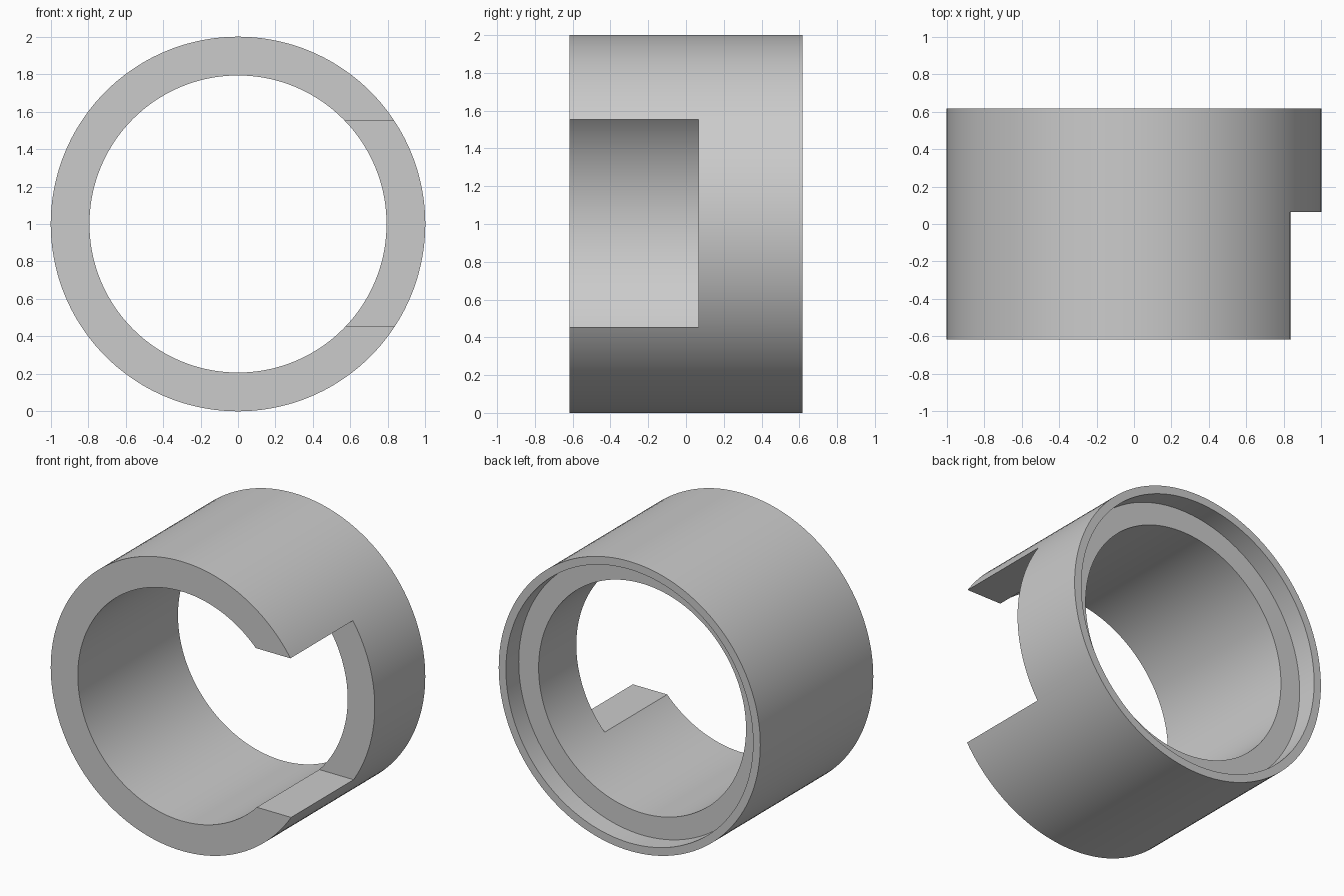
import bpy, bmesh, math
from mathutils import Vector, Matrix

cube = bpy.data.objects.get("Cube")
if cube:
    bpy.data.objects.remove(cube, do_unlink=True)

OUTER, BORE, RECESS = 1.0, 0.793, 0.945
HALF, RECESS_DEPTH = 0.617, 0.14
NOTCH_BACK, NOTCH_LOW, NOTCH_HIGH = 0.065, 0.455, 1.553
SEGMENTS = 144


def make_material(name, color):
    mat = bpy.data.materials.new(name)
    mat.use_nodes = True
    mat.diffuse_color = color
    mat.node_tree.nodes["Principled BSDF"].inputs["Base Color"].default_value = color
    return mat


def add_object(name, bm):
    bmesh.ops.recalc_face_normals(bm, faces=bm.faces)
    mesh = bpy.data.meshes.new(name)
    bm.to_mesh(mesh)
    bm.free()
    obj = bpy.data.objects.new(name, mesh)
    bpy.context.collection.objects.link(obj)
    return obj


# Sleeve: wall section (radius, y) revolved about the y axis, with a rear recess
section = [(OUTER, -HALF), (OUTER, HALF), (RECESS, HALF),
           (RECESS, HALF - RECESS_DEPTH), (BORE, HALF - RECESS_DEPTH), (BORE, -HALF)]
bm = bmesh.new()
verts = [bm.verts.new((r, y, 1)) for r, y in section]
edges = [bm.edges.new((verts[i - 1], verts[i])) for i in range(len(verts))]
bmesh.ops.spin(bm, geom=verts + edges, cent=(0, 0, 1), axis=(0, 1, 0),
               angle=math.tau, steps=SEGMENTS, use_merge=True)
bmesh.ops.remove_doubles(bm, verts=bm.verts, dist=1e-5)
sleeve = add_object("notched_sleeve", bm)
sleeve.data.materials.append(make_material("plain grey", (0.6, 0.6, 0.6, 1)))

# Box that cuts the notch in the left wall, open to the front
low = Vector((0.3, -HALF - 0.2, NOTCH_LOW))
high = Vector((1.3, NOTCH_BACK, NOTCH_HIGH))
bm = bmesh.new()
bmesh.ops.create_cube(bm, size=1, matrix=Matrix.Translation((low + high) / 2)
                      @ Matrix.Diagonal((*(high - low), 1)))
cutter = add_object("notch_cutter", bm)
cutter.hide_render = True

notch = sleeve.modifiers.new("notch", 'BOOLEAN')
notch.operation = 'DIFFERENCE'
notch.solver = 'EXACT'
notch.object = cutter

# Apply the cut, drop the cutter and smooth the curved walls
bpy.ops.object.select_all(action='DESELECT')
sleeve.select_set(True)
bpy.context.view_layer.objects.active = sleeve
bpy.ops.object.modifier_apply(modifier=notch.name)
bpy.data.objects.remove(cutter, do_unlink=True)
bpy.ops.object.shade_smooth_by_angle(angle=math.radians(30))
